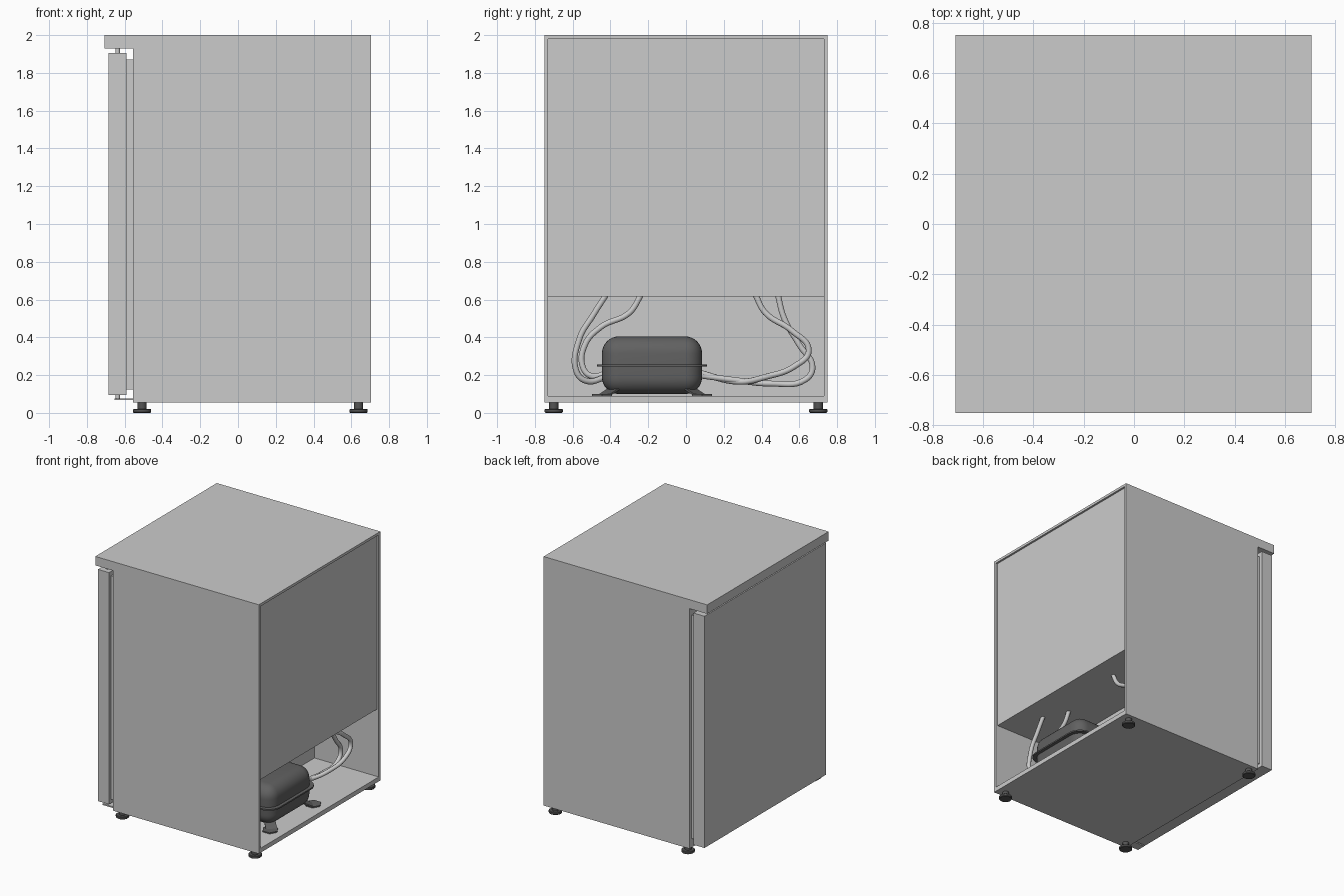
import bpy, bmesh, math
from mathutils import Matrix

if "Cube" in bpy.data.objects:
    bpy.data.objects.remove(bpy.data.objects["Cube"])


def material(name, v):
    m = bpy.data.materials.new(name)
    m.diffuse_color = (v, v, v, 1)
    m.use_nodes = True
    m.node_tree.nodes["Principled BSDF"].inputs["Base Color"].default_value = m.diffuse_color
    return m


GREY = material("light_grey", 0.6)
DARK = material("compressor_dark_grey", 0.12)
RUBBER = material("foot_dark_grey", 0.09)


def finish(name, bm, mat, smooth=False):
    bmesh.ops.recalc_face_normals(bm, faces=bm.faces)
    me = bpy.data.meshes.new(name)
    bm.to_mesh(me)
    bm.free()
    me.materials.append(mat)
    ob = bpy.data.objects.new(name, me)
    bpy.context.collection.objects.link(ob)
    if smooth:
        activate(ob)
        bpy.ops.object.shade_smooth_by_angle(angle=math.radians(35))
    return ob


def activate(ob):
    bpy.ops.object.select_all(action='DESELECT')
    ob.select_set(True)
    bpy.context.view_layer.objects.active = ob


def box(name, lo, hi, mat, bevel=0, segments=6, upright_only=False):
    bm = bmesh.new()
    bmesh.ops.create_cube(bm, size=1)
    for v in bm.verts:
        v.co = [lo[i] + (v.co[i] + 0.5) * (hi[i] - lo[i]) for i in range(3)]
    if bevel:
        edges = [e for e in bm.edges if not upright_only
                 or abs(e.verts[0].co.z - e.verts[1].co.z) > 1e-4]
        bmesh.ops.bevel(bm, geom=edges, offset=bevel, segments=segments,
                        profile=0.5, affect='EDGES', clamp_overlap=True)
    return finish(name, bm, mat, bevel > 0)


def lathe(name, profile, centre, mat, sides=24):
    bm = bmesh.new()
    rings = [[bm.verts.new((centre[0] + r * math.cos(2 * math.pi * i / sides),
                            centre[1] + r * math.sin(2 * math.pi * i / sides), z))
              for i in range(sides)] for r, z in profile]
    for a, b in zip(rings, rings[1:]):
        for i in range(sides):
            j = (i + 1) % sides
            bm.faces.new((a[i], a[j], b[j], b[i]))
    bm.faces.new(rings[0])
    bm.faces.new(rings[-1])
    return finish(name, bm, mat, sides > 8)


# cabinet: side profile with overhanging top, extruded across the width
outline = [(-.555, .055), (.705, .055), (.705, 2), (-.708, 2), (-.708, 1.93), (-.555, 1.93)]
bm = bmesh.new()
face = bm.faces.new([bm.verts.new((x, -.75, z)) for x, z in outline])
ext = bmesh.ops.extrude_face_region(bm, geom=[face])["geom"]
bmesh.ops.translate(bm, vec=(0, 1.5, 0), verts=[g for g in ext if isinstance(g, bmesh.types.BMVert)])
cabinet = finish("cabinet", bm, GREY)

# shallow back panel recess and deep machine compartment
cuts = [((.69, -.73, .3), (.8, .73, 1.98)),
        ((.15, -.73, .09), (.8, .73, .615))]
for lo, hi in cuts:
    cutter = box("recess_cutter", lo, hi, GREY)
    cutter.hide_render = True
    mod = cabinet.modifiers.new("recess", 'BOOLEAN')
    mod.operation = 'DIFFERENCE'
    mod.solver = 'EXACT'
    mod.object = cutter
    activate(cabinet)
    bpy.ops.object.modifier_apply(modifier=mod.name)
    bpy.data.objects.remove(cutter)

# door, seal and hinges
box("door", (-.685, -.75, .095), (-.59, .75, 1.905), GREY)
box("door_seal", (-.59, -.725, .125), (-.555, .725, 1.87), GREY)
hinge = (-.637, -.70)
lathe("upper_hinge_pin", [(.012, 1.9), (.012, 1.935)], hinge, GREY, 16)
lathe("lower_hinge_pin", [(.012, .07), (.012, .1)], hinge, GREY, 16)
box("lower_hinge_plate", (-.655, -.735, .067), (-.55, -.665, .077), GREY)

# levelling feet
for x, xn in ((-.508, "door_side"), (.638, "back_side")):
    for y, yn in ((-.70, "right"), (.70, "left")):
        lathe(f"{xn}_{yn}_foot",
              [(.044, 0), (.048, .004), (.048, .018), (.044, .021), (.024, .021), (.024, .056)],
              (x, y), RUBBER)

# compressor shell with welded seam flange
cx, cy = .42, -.18
box("compressor_shell", (cx - .18, cy - .265, .1), (cx + .18, cy + .265, .405), DARK, .09, 8)
box("compressor_flange", (cx - .205, cy - .292, .245), (cx + .205, cy + .292, .256), DARK, .1, 8, True)

# compressor mounting tabs with sloping arms
for sx in (-1, 1):
    for sy in (-1, 1):
        px, py = cx + sx * .17, cy + sy * .265
        lathe("mounting_tab", [(.06, .089), (.06, .099)], (px, py), DARK, 6)
        arm = box("mounting_arm", (-.08, -.04, -.005), (.08, .04, .005), DARK)
        arm.data.transform(Matrix.Translation((cx + sx * .125, cy + sy * .205, .125))
                           @ Matrix.Rotation(math.atan2(sy, sx), 4, 'Z')
                           @ Matrix.Rotation(math.radians(25), 4, 'Y'))

# refrigerant pipes
pipes = {
    "outer_left_pipe": [(.51, -.42, .63), (.51, -.49, .52), (.51, -.565, .39),
                        (.5, -.58, .22), (.48, -.53, .17), (.42, -.42, .19)],
    "inner_left_pipe": [(.42, -.235, .63), (.42, -.30, .53), (.42, -.45, .455),
                        (.42, -.535, .36), (.42, -.545, .24), (.42, -.5, .195), (.42, -.42, .21)],
    "inner_right_pipe": [(.51, .365, .63), (.51, .42, .53), (.52, .56, .435), (.52, .65, .33),
                         (.52, .58, .25), (.48, .42, .19), (.42, .28, .165), (.42, .06, .215)],
    "outer_right_pipe": [(.42, .485, .63), (.42, .52, .5), (.42, .6, .36), (.42, .67, .24),
                         (.42, .63, .175), (.42, .45, .155), (.42, .25, .175), (.42, .06, .2)],
}
for name, pts in pipes.items():
    cu = bpy.data.curves.new(name, 'CURVE')
    cu.dimensions = '3D'
    cu.bevel_depth = .016
    cu.bevel_resolution = 3
    cu.resolution_u = 8
    sp = cu.splines.new('BEZIER')
    sp.bezier_points.add(len(pts) - 1)
    for p, co in zip(sp.bezier_points, pts):
        p.co = co
        p.handle_left_type = p.handle_right_type = 'AUTO'
    cu.materials.append(GREY)
    ob = bpy.data.objects.new(name, cu)
    bpy.context.collection.objects.link(ob)
    activate(ob)
    bpy.ops.object.convert(target='MESH')
    bpy.ops.object.shade_smooth_by_angle(angle=math.radians(40))
